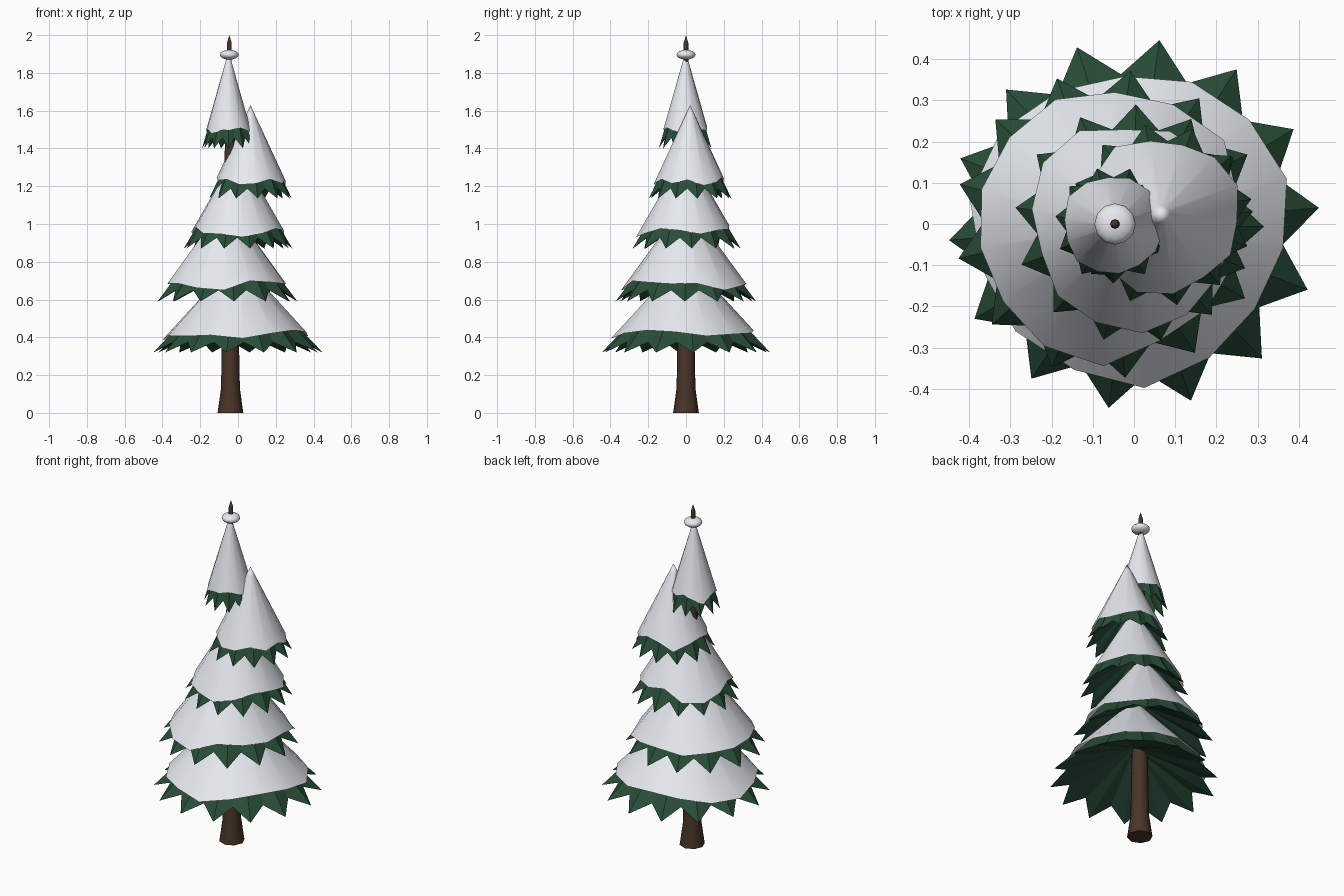
import bpy, bmesh, math, random

if "Cube" in bpy.data.objects:
    bpy.data.objects.remove(bpy.data.objects["Cube"])

random.seed(4)


def material(name, color):
    m = bpy.data.materials.new(name)
    m.diffuse_color = (*color, 1)
    m.use_nodes = True
    m.node_tree.nodes["Principled BSDF"].inputs["Base Color"].default_value = m.diffuse_color
    return m


BARK = material("bark", (0.065, 0.035, 0.02))
NEEDLES = material("needles", (0.022, 0.075, 0.04))
SNOW = material("snow", (0.79, 0.82, 0.86))


def finish(name, bm, mat, smooth=None):
    bmesh.ops.recalc_face_normals(bm, faces=bm.faces)
    mesh = bpy.data.meshes.new(name)
    bm.to_mesh(mesh)
    bm.free()
    mesh.materials.append(mat)
    ob = bpy.data.objects.new(name, mesh)
    bpy.context.collection.objects.link(ob)
    if smooth:
        bpy.ops.object.select_all(action='DESELECT')
        ob.select_set(True)
        bpy.context.view_layer.objects.active = ob
        bpy.ops.object.shade_smooth_by_angle(angle=math.radians(smooth))
    return ob


def bridge(bm, a, b):
    n = len(a)
    for i in range(n):
        j = (i + 1) % n
        bm.faces.new((a[i], a[j], b[j], b[i]))


def fan(bm, ring, apex):
    n = len(ring)
    for i in range(n):
        bm.faces.new((ring[i], ring[(i + 1) % n], apex))


def ring(bm, cx, cy, points):
    return [bm.verts.new((cx + r * math.cos(a), cy + r * math.sin(a), z)) for a, r, z in points]


def branch_tier(name, cx, cy, radius, tip_z, apex_z, tips, phase):
    # cone with a saw-tooth rim, closed below by a shallower cone
    bm = bmesh.new()
    slope = (apex_z - tip_z) / radius
    pts = []
    for i in range(2 * tips):
        tip = i % 2 == 0
        r = radius * (1 if tip else 0.81)
        pts.append((phase + math.pi * i / tips, r, apex_z - slope * r - (0 if tip else 0.035)))
    rim = ring(bm, cx, cy, pts)
    fan(bm, rim, bm.verts.new((cx, cy, apex_z)))
    fan(bm, rim, bm.verts.new((cx, cy, tip_z + 0.45 * (apex_z - tip_z))))
    finish(name, bm, NEEDLES)


def snow_cap(name, cx, cy, radius, tip_z, apex_z, count, phase):
    # slightly larger cone with a wavy rim
    bm = bmesh.new()
    slope = (apex_z - tip_z) / radius
    rim, mid = [], []
    for i in range(count):
        a = phase + 2 * math.pi * i / count
        r = radius * (0.855 + 0.03 * math.sin(3 * a + phase) + random.uniform(-0.045, 0.045))
        rim.append((a, r, apex_z - slope * r))
        mid.append((a, radius * 0.1, apex_z - slope * radius * 0.1))
    lo, hi = ring(bm, cx, cy, rim), ring(bm, cx, cy, mid)
    bridge(bm, lo, hi)
    fan(bm, hi, bm.verts.new((cx, cy, apex_z)))
    finish(name, bm, SNOW, 40)


# trunk running up to the pointed leader at the top
bm = bmesh.new()
profile = [(0.068, 0, -0.04), (0.05, 0.13, -0.04), (0.046, 0.34, -0.04),
           (0.028, 1.4, -0.042), (0.012, 1.87, -0.046), (0.012, 1.96, -0.046)]
rings = [ring(bm, x, 0, [(2 * math.pi * i / 8, r, z) for i in range(8)]) for r, z, x in profile]
for a, b in zip(rings, rings[1:]):
    bridge(bm, a, b)
fan(bm, rings[-1], bm.verts.new((-0.046, 0, 2.0)))
bm.faces.new(rings[0])
finish("trunk", bm, BARK, 50)

# tiers: centre x, centre y, tip radius, tip z, snow apex z, tips, phase in degrees
tiers = [(0.0, 0.0, 0.45, 0.32, 0.825, 14, 5),
         (-0.06, 0.0, 0.375, 0.59, 1.12, 13, -1),
         (0.0, 0.0, 0.29, 0.87, 1.39, 13, 6),
         (0.066, 0.022, 0.222, 1.135, 1.63, 12, 10),
         (-0.05, -0.002, 0.142, 1.40, 1.915, 11, 8)]
for k, (cx, cy, r, tz, az, n, ph) in enumerate(tiers, 1):
    p = math.radians(ph)
    branch_tier(f"branch_tier_{k}", cx, cy, r, tz, az - 0.035, n, p)
    snow_cap(f"snow_cap_{k}", cx, cy, r, tz + 0.018, az, 14, p + 0.2)

# flattened ball of snow around the leader
bm = bmesh.new()
bmesh.ops.create_uvsphere(bm, u_segments=12, v_segments=8, radius=0.05)
for v in bm.verts:
    v.co = (v.co.x - 0.046, v.co.y, v.co.z * 0.52 + 1.896)
finish("top_snow", bm, SNOW, 60)
